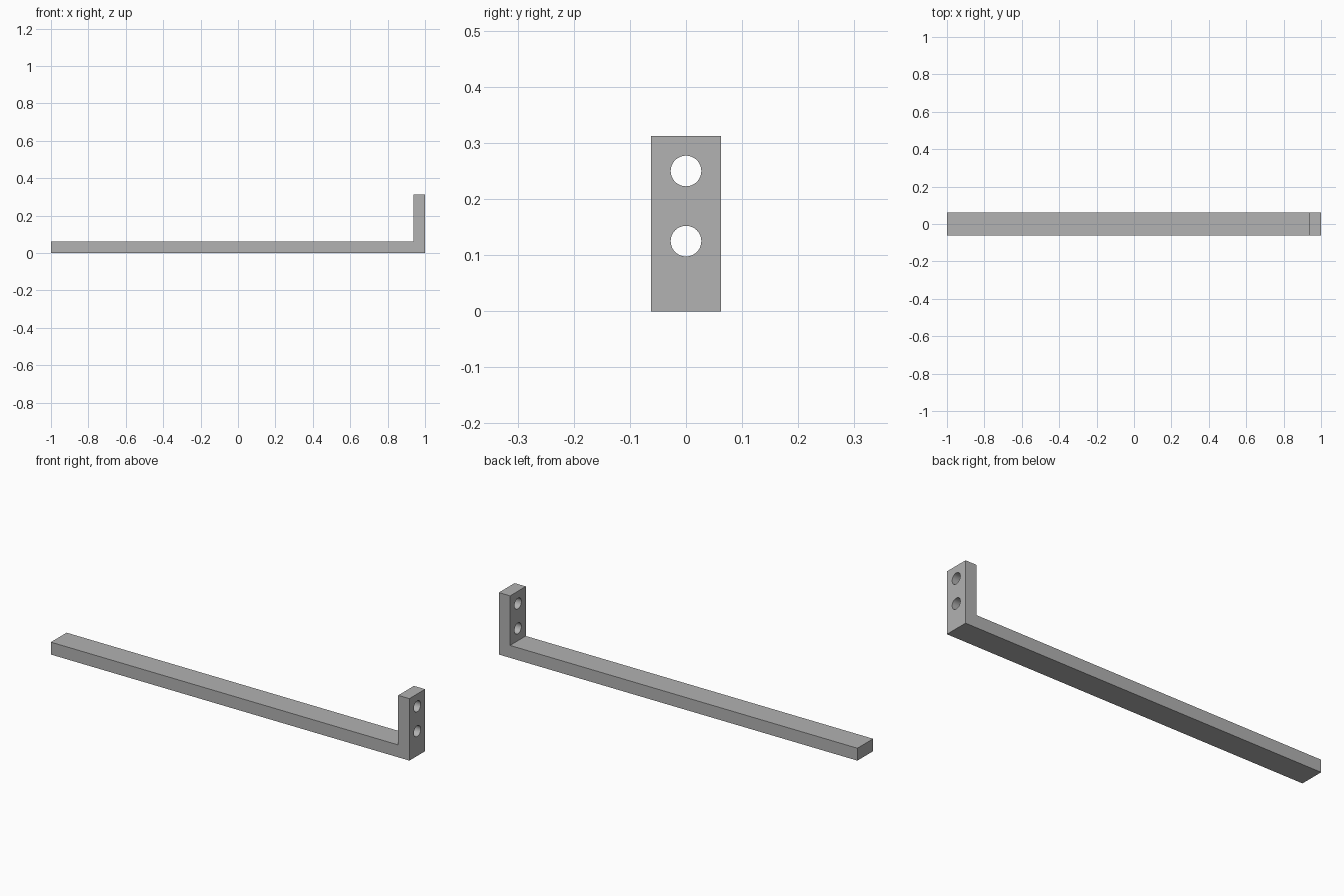
import bpy
import bmesh
import math
from mathutils import Matrix, Vector

if "Cube" in bpy.data.objects:
    bpy.data.objects.remove(bpy.data.objects["Cube"], do_unlink=True)

LENGTH, WIDTH, HEIGHT = 2.0, 0.125, 0.3125
THICK = 0.0625
HOLE_RADIUS = 0.0273
HOLE_HEIGHTS = (0.125, 0.25)

# Plain grey material
grey = bpy.data.materials.new("plain_grey")
grey.use_nodes = True
colour = (0.445, 0.445, 0.445, 1)
grey.diffuse_color = colour
grey.node_tree.nodes["Principled BSDF"].inputs["Base Color"].default_value = colour


def make_object(name, bm):
    bmesh.ops.recalc_face_normals(bm, faces=bm.faces)
    mesh = bpy.data.meshes.new(name)
    bm.to_mesh(mesh)
    bm.free()
    mesh.materials.append(grey)
    obj = bpy.data.objects.new(name, mesh)
    bpy.context.collection.objects.link(obj)
    return obj


# L-shaped bracket: side profile extruded across its width
end = LENGTH / 2
profile = [(-end, 0), (end, 0), (end, HEIGHT), (end - THICK, HEIGHT),
           (end - THICK, THICK), (-end, THICK)]
bm = bmesh.new()
face = bm.faces.new([bm.verts.new((x, -WIDTH / 2, z)) for x, z in profile])
side = bmesh.ops.extrude_face_region(bm, geom=[face], use_keep_orig=True)
moved = [v for v in side["geom"] if isinstance(v, bmesh.types.BMVert)]
bmesh.ops.translate(bm, verts=moved, vec=Vector((0, WIDTH, 0)))
bracket = make_object("angle_bracket", bm)

# Round cutters for the two screw holes through the upright
bm = bmesh.new()
for z in HOLE_HEIGHTS:
    place = Matrix.Translation((end - THICK / 2, 0, z)) @ Matrix.Rotation(math.pi / 2, 4, "Y")
    bmesh.ops.create_cone(bm, cap_ends=True, segments=48, radius1=HOLE_RADIUS,
                          radius2=HOLE_RADIUS, depth=THICK * 2, matrix=place)
cutter = make_object("hole_cutter", bm)
cutter.hide_render = True

# Cut the holes, then remove the cutter
cut = bracket.modifiers.new("screw_holes", "BOOLEAN")
cut.operation = "DIFFERENCE"
cut.solver = "EXACT"
cut.object = cutter
bpy.ops.object.select_all(action="DESELECT")
bpy.context.view_layer.objects.active = bracket
bracket.select_set(True)
bpy.ops.object.modifier_apply(modifier=cut.name)
bpy.data.objects.remove(cutter, do_unlink=True)
bpy.ops.object.shade_smooth_by_angle(angle=math.radians(30))
